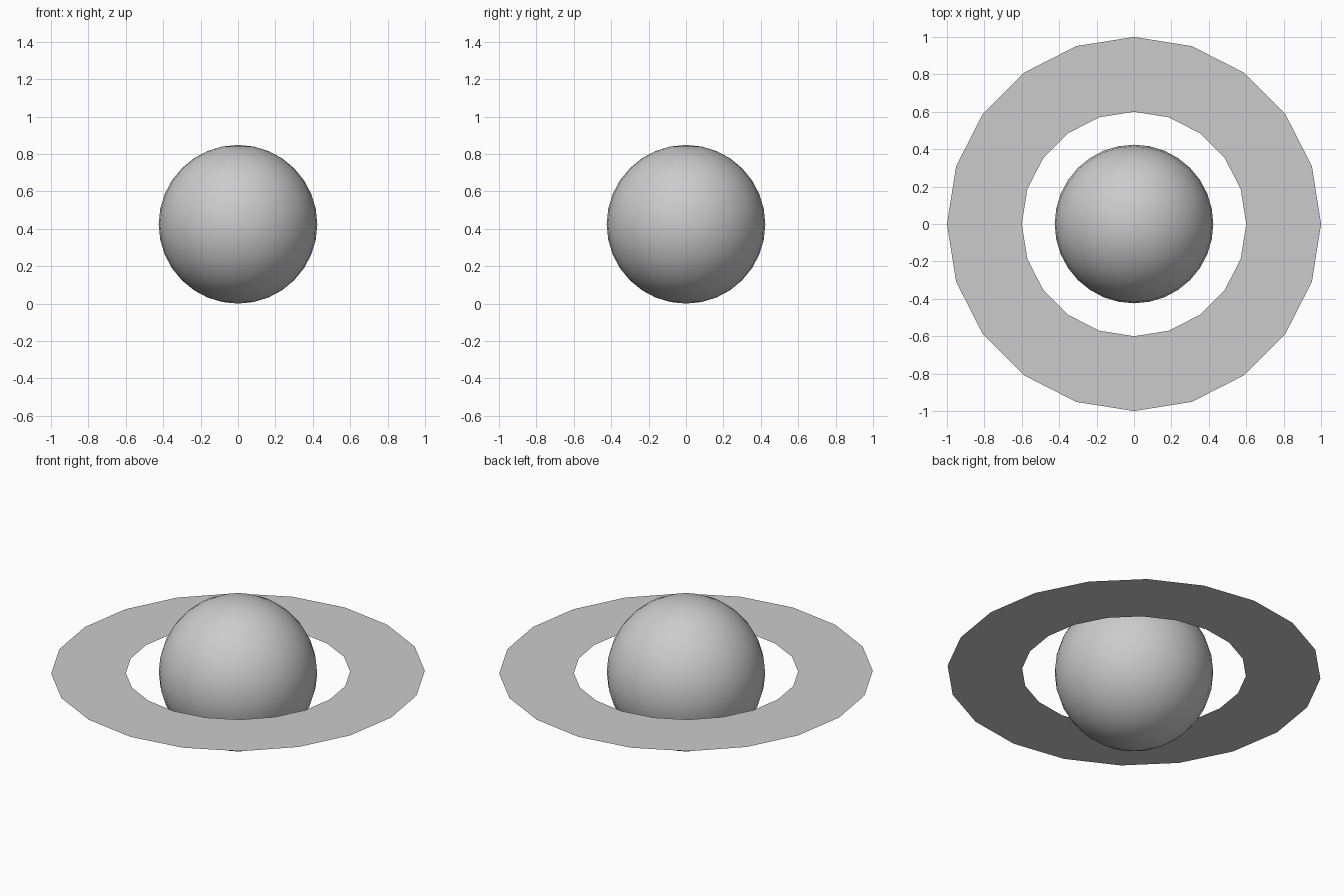
import bpy, bmesh, math

if "Cube" in bpy.data.objects:
    bpy.data.objects.remove(bpy.data.objects["Cube"])

R = 0.424          # globe radius, also the height of its centre
SIDES = 20         # sides of the flat ring

# Globe: smooth ball resting on the ground
bpy.ops.mesh.primitive_uv_sphere_add(segments=32, ring_count=16, radius=R, location=(0, 0, R))
globe = bpy.context.object
globe.name = "globe"
bpy.ops.object.shade_smooth()

# Ring: flat sheet without thickness around the middle of the globe
bm = bmesh.new()


def loop(radius):
    return [bm.verts.new((radius * math.cos(a), radius * math.sin(a), 0))
            for a in (2 * math.pi * i / SIDES for i in range(SIDES))]


inner, outer = loop(0.6), loop(1.0)
for i in range(SIDES):
    j = (i + 1) % SIDES
    bm.faces.new((inner[i], outer[i], outer[j], inner[j]))
mesh = bpy.data.meshes.new("ring")
bm.to_mesh(mesh)
bm.free()
ring = bpy.data.objects.new("ring", mesh)
ring.location.z = R
bpy.context.collection.objects.link(ring)
